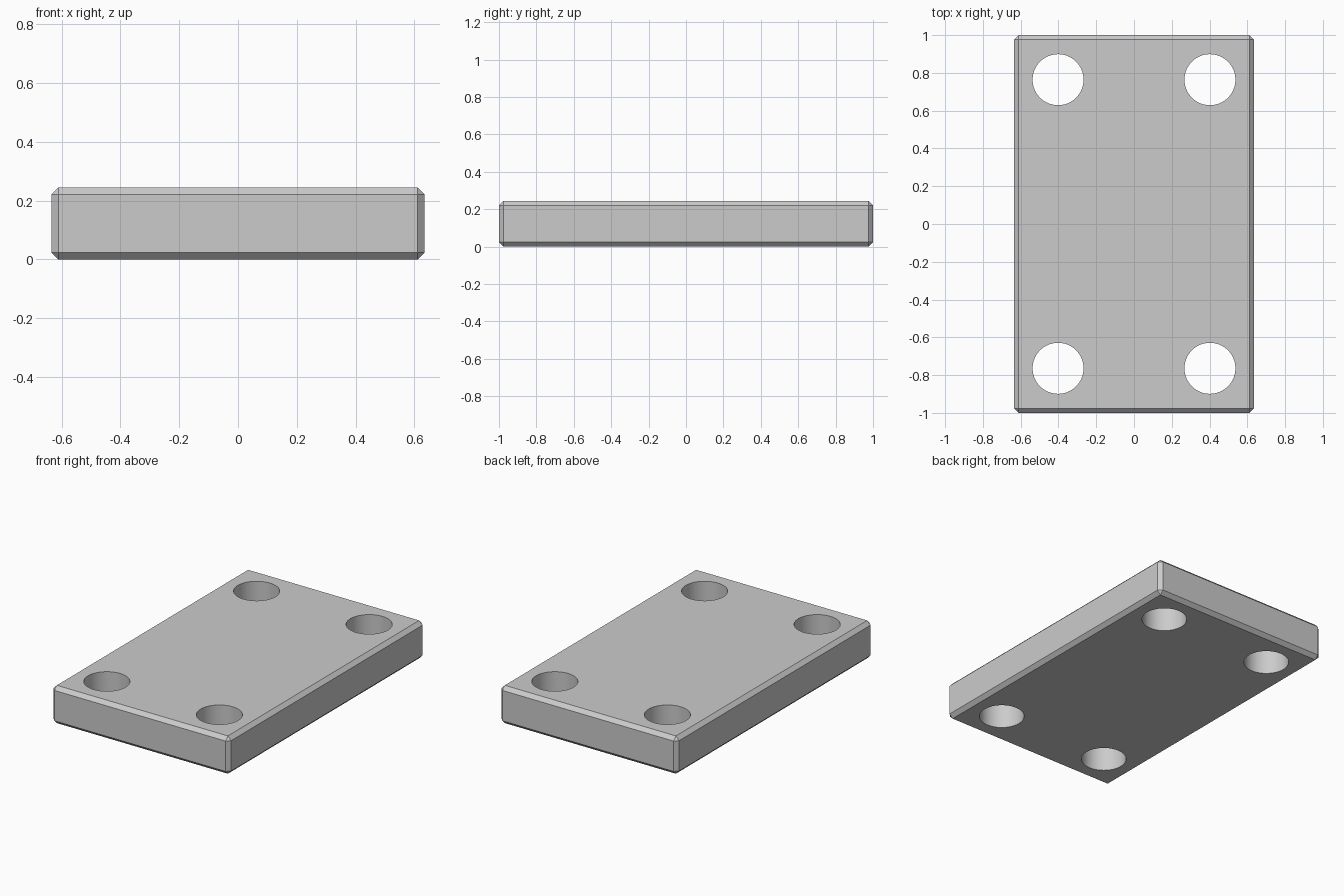
import bpy

if "Cube" in bpy.data.objects:
    bpy.data.objects.remove(bpy.data.objects["Cube"])

W, D, H = 1.27, 2.0, 0.244
CHAMFER = 0.024
HOLE_X, HOLE_Y, HOLE_R = 0.402, 0.764, 0.135

# Rectangular plate with chamfered edges
bpy.ops.mesh.primitive_cube_add(size=1, location=(0, 0, H / 2))
plate = bpy.context.object
plate.name = "plate"
plate.scale = (W, D, H)
bpy.ops.object.transform_apply(location=True, rotation=False, scale=True)
bevel = plate.modifiers.new("edge_chamfer", 'BEVEL')
bevel.width = CHAMFER
bevel.segments = 1

# Four through holes near the corners
cutters = []
for sx in (-1, 1):
    for sy in (-1, 1):
        bpy.ops.mesh.primitive_cylinder_add(
            vertices=64, radius=HOLE_R, depth=H * 2,
            location=(sx * HOLE_X, sy * HOLE_Y, H / 2))
        cutter = bpy.context.object
        cutter.name = "hole_cutter"
        cutter.hide_render = True
        cutters.append(cutter)
        cut = plate.modifiers.new("bolt_hole", 'BOOLEAN')
        cut.operation = 'DIFFERENCE'
        cut.solver = 'EXACT'
        cut.object = cutter

# Apply the cuts, then smooth only the hole walls
bpy.ops.object.select_all(action='DESELECT')
plate.select_set(True)
bpy.context.view_layer.objects.active = plate
for mod in list(plate.modifiers):
    bpy.ops.object.modifier_apply(modifier=mod.name)
for cutter in cutters:
    bpy.data.objects.remove(cutter, do_unlink=True)
bpy.ops.object.shade_smooth_by_angle(angle=0.5)
